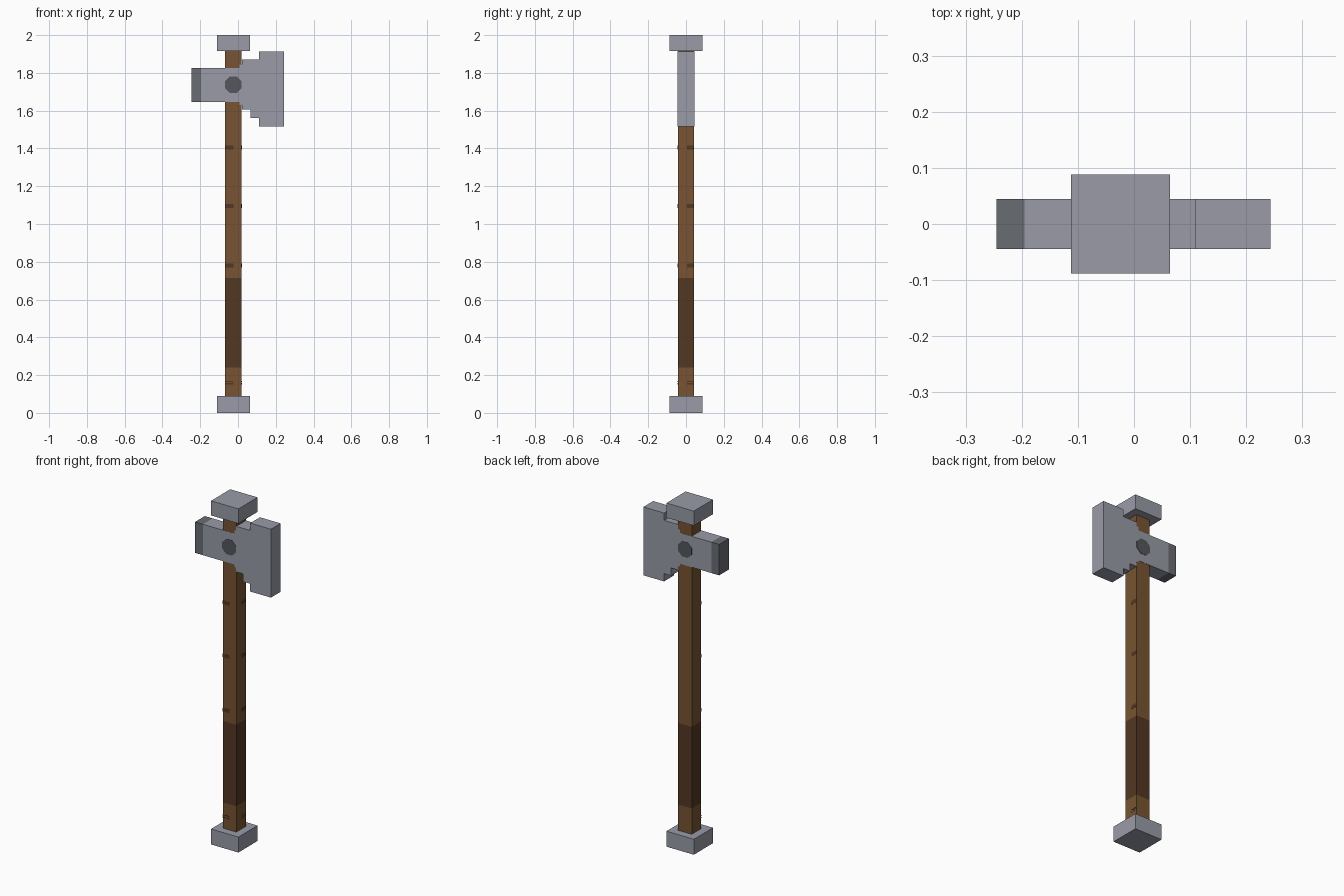
import bpy, bmesh, math
from mathutils import Matrix

cube = bpy.data.objects.get("Cube")
if cube:
    bpy.data.objects.remove(cube, do_unlink=True)


def material(name, rgb):
    m = bpy.data.materials.new(name)
    m.use_nodes = True
    m.diffuse_color = (*rgb, 1)
    m.node_tree.nodes["Principled BSDF"].inputs["Base Color"].default_value = (*rgb, 1)
    return m


STEEL = material("steel grey", (0.32, 0.33, 0.39))
DARK_STEEL = material("dark steel", (0.14, 0.15, 0.17))
RIVET = material("rivet grey", (0.09, 0.095, 0.11))
WOOD = material("brown wood", (0.185, 0.088, 0.032))
LEATHER = material("dark leather", (0.085, 0.038, 0.016))


def finish(name, bm, mat):
    bmesh.ops.recalc_face_normals(bm, faces=bm.faces)
    mesh = bpy.data.meshes.new(name)
    bm.to_mesh(mesh)
    bm.free()
    mesh.materials.append(mat)
    ob = bpy.data.objects.new(name, mesh)
    bpy.context.collection.objects.link(ob)
    return ob


def box(name, x, y, z, mat):
    """Box from (min, max) ranges on each axis."""
    bm = bmesh.new()
    bmesh.ops.create_cube(bm, size=1)
    for v in bm.verts:
        v.co = [r[0] if c < 0 else r[1] for c, r in zip(v.co, (x, y, z))]
    return finish(name, bm, mat)


def prism(name, outline, half, mat):
    """Side outline in x and z, extruded along y."""
    bm = bmesh.new()
    face = bm.faces.new([bm.verts.new((x, -half, z)) for x, z in outline])
    new = bmesh.ops.extrude_face_region(bm, geom=[face])["geom"]
    bmesh.ops.translate(bm, vec=(0, 2 * half, 0),
                        verts=[g for g in new if isinstance(g, bmesh.types.BMVert)])
    return finish(name, bm, mat)


CX, R = -0.024, 0.0435
SX, SY = (CX - R, CX + R), (-R, R)

# Shaft with leather grip
box("lower_shaft", SX, SY, (0.08, 0.24), WOOD)
box("grip", SX, SY, (0.24, 0.715), LEATHER)
box("upper_shaft", SX, SY, (0.715, 1.92), WOOD)

# End caps
for name, z in (("pommel", (0, 0.09)), ("top_cap", (1.915, 2))):
    box(name, (CX - 0.088, CX + 0.088), (-0.088, 0.088), z, STEEL)

# Small grain marks on the front and left faces of the shaft
for i, (z, h) in enumerate(((1.405, 0.01), (1.095, 0.01), (0.78, 0.01),
                            (0.167, 0.003), (0.154, 0.003))):
    span = (z - h, z + h)
    box(f"front_grain_{i}", (SX[0], CX), (-R - 0.001, -R), span, LEATHER)
    box(f"left_grain_{i}", (SX[1], SX[1] + 0.001), (0.004, R), span, LEATHER)

# Stepped axe head: (x start, x end, bottom, top) for each step
steps = ((-0.195, 0.008, 1.645, 1.825), (0.008, 0.02, 1.63, 1.845),
         (0.02, 0.065, 1.605, 1.87), (0.065, 0.11, 1.56, 1.87),
         (0.11, 0.243, 1.515, 1.913))
bottom = [(x, s[2]) for s in steps for x in s[:2]]
top = [(x, s[3]) for s in reversed(steps) for x in (s[1], s[0])]
outline = [p for i, p in enumerate(bottom + top) if p not in (bottom + top)[:i]]
prism("axe_head", outline, 0.0447, STEEL)

# Dark hammer face on the back of the head
box("hammer_face", (-0.245, -0.195), (-0.0447, 0.0447), (1.645, 1.825), DARK_STEEL)

# Octagonal rivet through the head
bm = bmesh.new()
bmesh.ops.create_cone(bm, cap_ends=True, segments=8, radius1=0.048, radius2=0.048,
                      depth=0.0925)
bmesh.ops.transform(bm, verts=bm.verts, matrix=Matrix.Translation((CX - 0.001, 0, 1.737))
                    @ Matrix.Rotation(math.pi / 2, 4, "X")
                    @ Matrix.Rotation(math.pi / 8, 4, "Z"))
finish("rivet", bm, RIVET)
